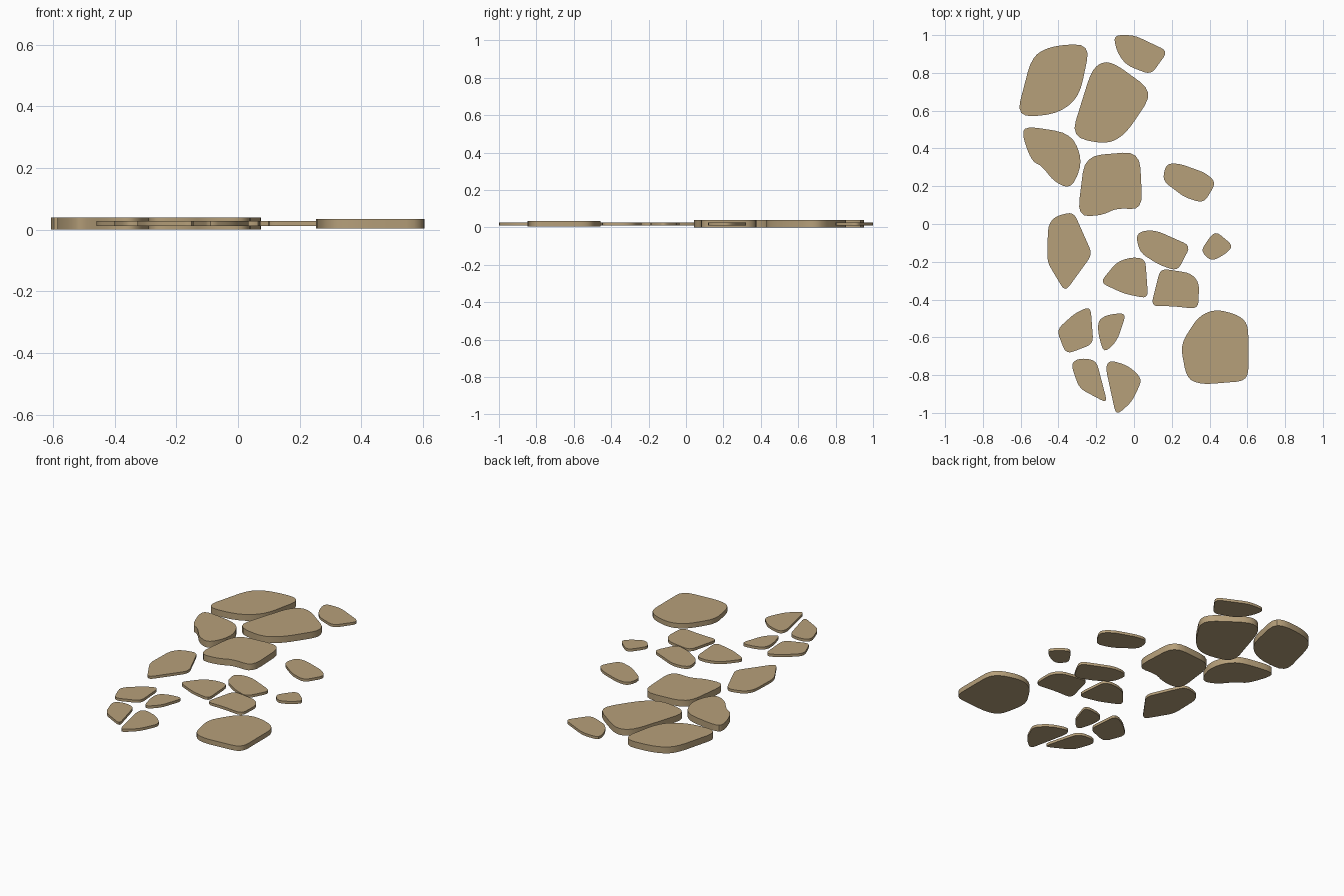
import bpy, bmesh
from mathutils import Vector

default_cube = bpy.data.objects.get("Cube")
if default_cube:
    bpy.data.objects.remove(default_cube, do_unlink=True)

# One warm sandstone colour for every slab
sandstone = bpy.data.materials.new("sandstone")
sandstone.use_nodes = True
colour = (.47, .35, .195, 1)
sandstone.diffuse_color = colour
sandstone.node_tree.nodes["Principled BSDF"].inputs["Base Color"].default_value = colour

# Slab sizes: (thickness, length of the corner rounding)
LARGE = (.039, .09)
MEDIUM = (.03, .06)
SMALL = (.016, .04)
MID_HEIGHT = .0195
CORNER_STEPS = 4


def rounded_outline(corners, rounding):
    """Replace each corner of a closed polygon with a short curve."""
    corners = [Vector(corner) for corner in corners]
    outline = []
    for index, corner in enumerate(corners):
        to_previous = corners[index - 1] - corner
        to_next = corners[(index + 1) % len(corners)] - corner
        start = corner + to_previous * min(rounding / to_previous.length, .45)
        end = corner + to_next * min(rounding / to_next.length, .45)
        for step in range(CORNER_STEPS + 1):
            t = step / CORNER_STEPS
            outline.append(start.lerp(corner, t).lerp(corner.lerp(end, t), t))
    return outline


def add_stone(name, size, *corners):
    """Extrude a rounded outline into a flat slab, centred on the common mid height."""
    thickness, rounding = size
    bm = bmesh.new()
    base = MID_HEIGHT - thickness / 2
    ring = [bm.verts.new((p.x, p.y, base)) for p in rounded_outline(corners, rounding)]
    bottom = bm.faces.new(ring)
    extruded = bmesh.ops.extrude_face_region(bm, geom=[bottom], use_keep_orig=True)
    top_verts = [item for item in extruded["geom"] if isinstance(item, bmesh.types.BMVert)]
    bmesh.ops.translate(bm, verts=top_verts, vec=(0, 0, thickness))
    bmesh.ops.recalc_face_normals(bm, faces=bm.faces)
    mesh = bpy.data.meshes.new(name)
    bm.to_mesh(mesh)
    bm.free()
    mesh.materials.append(sandstone)
    stone = bpy.data.objects.new(name, mesh)
    bpy.context.collection.objects.link(stone)
    stones.append(stone)


stones = []

# Large slabs at the back
add_stone("back_left_slab", LARGE, (-.54, .89), (-.43, .945), (-.23, .955),
          (-.29, .67), (-.41, .58), (-.625, .565))
add_stone("back_middle_slab", LARGE, (-.22, .83), (-.13, .87), (.105, .7),
          (-.04, .48), (-.14, .42), (-.335, .46))
add_stone("centre_slab", LARGE, (-.26, .36), (.03, .385), (.045, .075),
          (-.09, .085), (-.17, .045), (-.3, .04))
add_stone("left_slab", LARGE, (-.59, .46), (-.58, .52), (-.33, .48), (-.27, .33),
          (-.33, .185), (-.42, .22), (-.49, .31), (-.54, .33))

# Lone slab at the front
add_stone("front_slab", MEDIUM, (.245, -.64), (.34, -.49), (.43, -.45), (.55, -.48),
          (.605, -.53), (.605, -.83), (.36, -.85), (.28, -.82))

# Small stones on the back and the sides
add_stone("back_stone", SMALL, (-.11, 1), (0, 1), (.18, .915), (.09, .79),
          (-.04, .84), (-.09, .91))
add_stone("side_stone", SMALL, (.15, .23), (.17, .32), (.24, .32), (.38, .27),
          (.435, .22), (.37, .11), (.27, .14))
add_stone("long_stone", SMALL, (-.455, -.01), (-.42, .04), (-.32, .065),
          (-.22, -.16), (-.365, -.36), (-.46, -.2))
add_stone("tiny_stone", SMALL, (.355, -.145), (.38, -.1), (.43, -.035),
          (.525, -.115), (.49, -.155), (.41, -.2))

# Small stones in the middle cluster
add_stone("cluster_upper_stone", SMALL, (.01, -.06), (.05, -.035), (.12, -.035),
          (.3, -.115), (.23, -.25), (.13, -.215), (.03, -.15))
add_stone("cluster_left_stone", SMALL, (-.18, -.31), (-.09, -.2), (-.01, -.175),
          (.06, -.185), (.075, -.395), (-.05, -.37))
add_stone("cluster_right_stone", SMALL, (.09, -.435), (.14, -.235), (.3, -.26),
          (.345, -.31), (.34, -.45), (.2, -.435))

# Small stones at the front left
add_stone("front_left_stone_a", SMALL, (-.41, -.56), (-.31, -.47), (-.23, -.435),
          (-.215, -.635), (-.36, -.69))
add_stone("front_left_stone_b", SMALL, (-.19, -.51), (-.14, -.48), (-.04, -.47),
          (-.09, -.62), (-.16, -.685), (-.19, -.58))
add_stone("front_left_stone_c", SMALL, (-.335, -.74), (-.29, -.71), (-.2, -.72),
          (-.14, -.95), (-.29, -.87))
add_stone("front_left_stone_d", SMALL, (-.15, -.76), (-.13, -.72), (-.03, -.75),
          (.045, -.82), (-.01, -.94), (-.095, -1.015), (-.12, -.9))

# Smooth the rounded rims and keep the top and bottom edges crisp
bpy.ops.object.select_all(action="DESELECT")
for stone in stones:
    stone.select_set(True)
bpy.context.view_layer.objects.active = stones[0]
bpy.ops.object.shade_smooth_by_angle(angle=.6)
